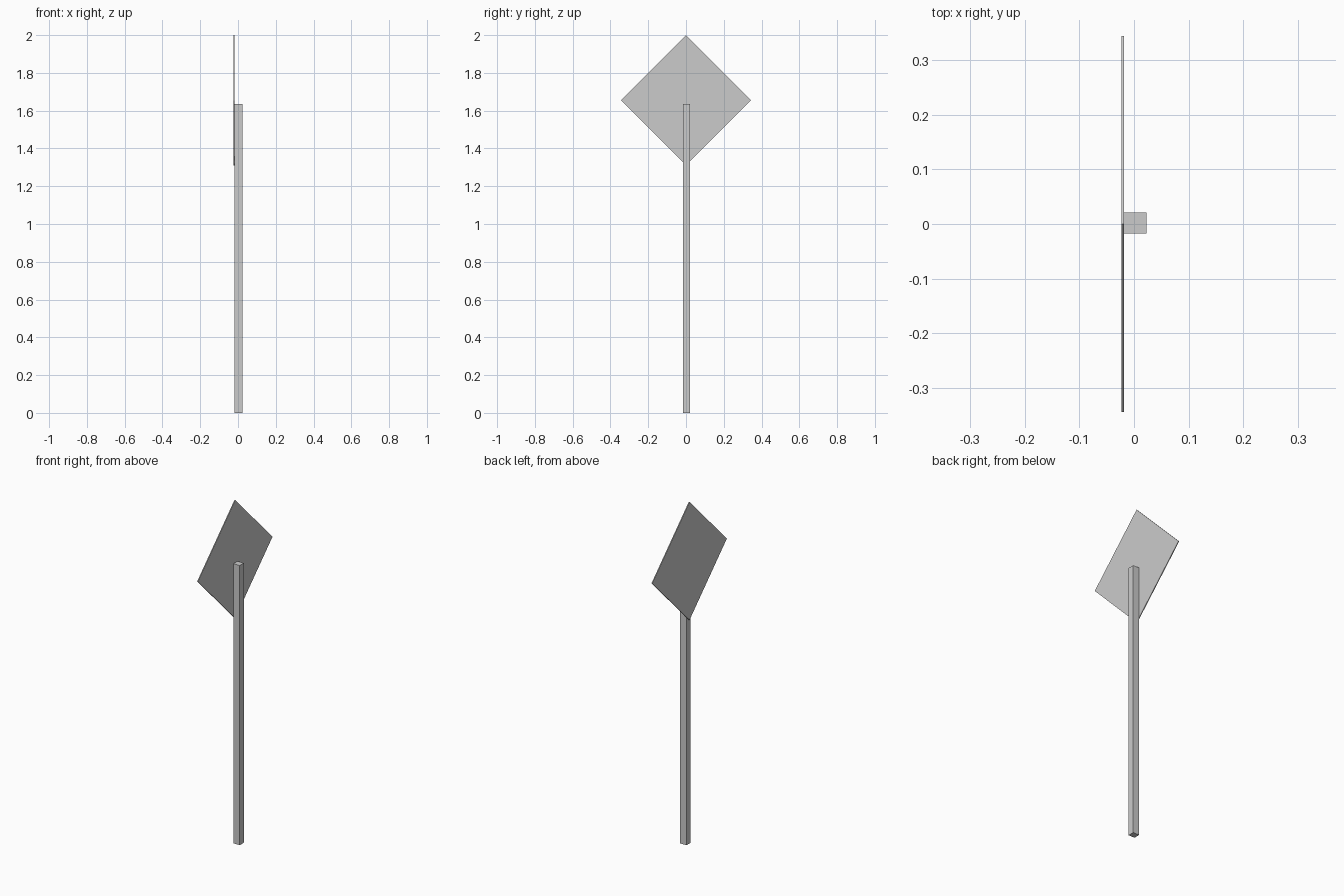
import bpy
import math
from mathutils import Matrix

if "Cube" in bpy.data.objects:
    bpy.data.objects.remove(bpy.data.objects["Cube"], do_unlink=True)

GREY = (0.6, 0.6, 0.6, 1.0)
grey = bpy.data.materials.new("plain grey")
grey.use_nodes = True
grey.diffuse_color = GREY
grey.node_tree.nodes["Principled BSDF"].inputs["Base Color"].default_value = GREY


def box(name, size, centre, turn=0.0):
    """Add a box, turned about the x axis, with its size applied to the mesh."""
    bpy.ops.mesh.primitive_cube_add(size=1, location=centre)
    obj = bpy.context.object
    obj.name = name
    scale = Matrix.Diagonal((*size, 1.0))
    obj.data.transform(Matrix.Rotation(turn, 4, "X") @ scale)
    obj.data.materials.append(grey)
    return obj


POST_HEIGHT = 1.635
HALF_DIAGONAL = 0.345
PLATE_SIDE = HALF_DIAGONAL * math.sqrt(2)

# Square post
box("post", (0.041, 0.038, POST_HEIGHT), (0.0025, 0.002, POST_HEIGHT / 2))

# Thin diamond plate fixed to the right side of the post
box("sign_plate", (0.005, PLATE_SIDE, PLATE_SIDE),
    (-0.0205, 0, 2 - HALF_DIAGONAL), math.radians(45))
